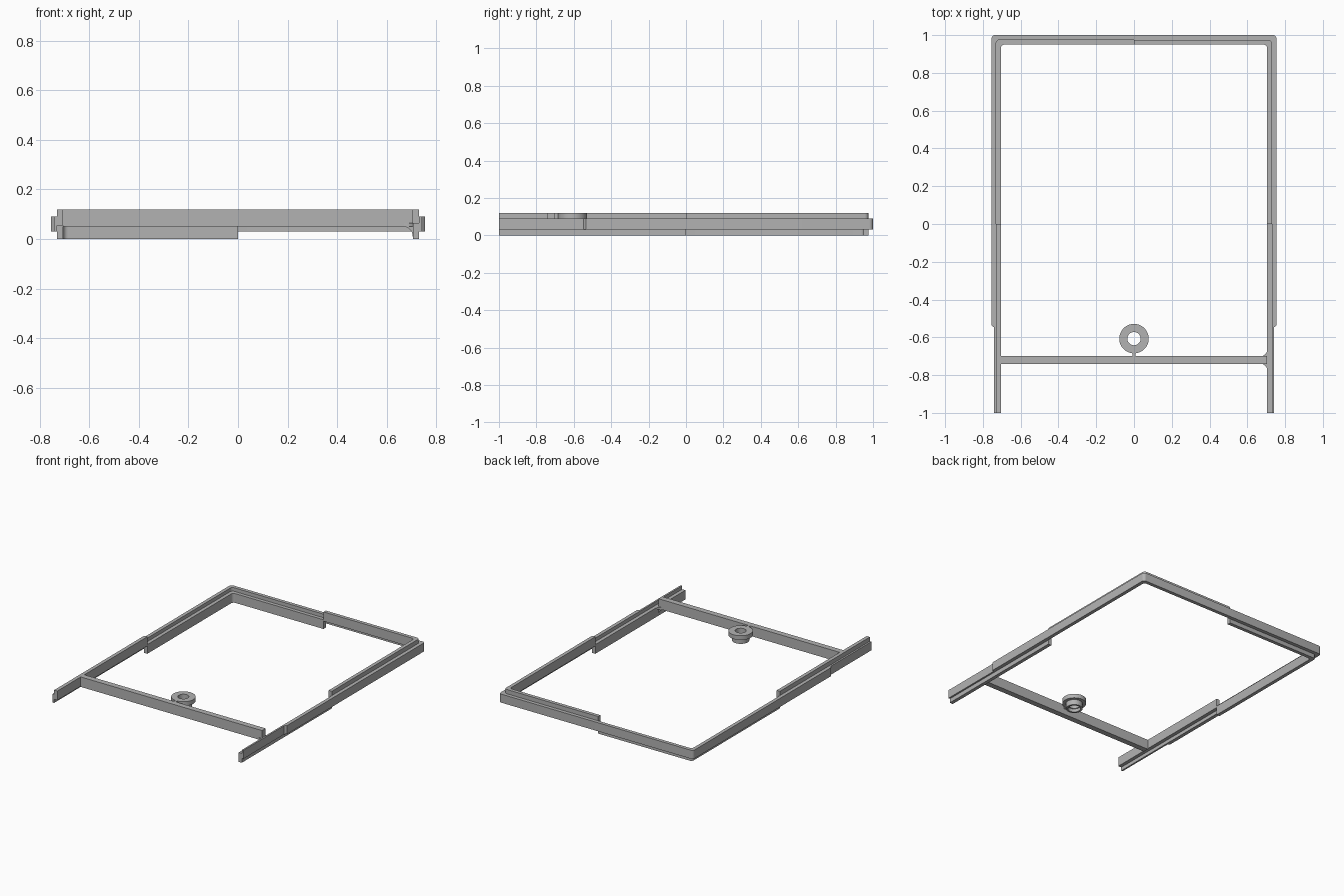
import bpy, bmesh, math

cube = bpy.data.objects.get("Cube")
if cube:
    bpy.data.objects.remove(cube, do_unlink=True)

grey = bpy.data.materials.new("mid_grey")
grey.use_nodes = True
COLOUR = (0.45, 0.45, 0.45, 1)
grey.diffuse_color = COLOUR
grey.node_tree.nodes["Principled BSDF"].inputs["Base Color"].default_value = COLOUR

HALF_W, BACK, HEIGHT = 0.755, 1.0, 0.12


def finish(name, bm, smooth=False):
    bmesh.ops.recalc_face_normals(bm, faces=bm.faces)
    mesh = bpy.data.meshes.new(name)
    bm.to_mesh(mesh)
    bm.free()
    mesh.materials.append(grey)
    obj = bpy.data.objects.new(name, mesh)
    bpy.context.collection.objects.link(obj)
    if smooth:
        bpy.ops.object.select_all(action='DESELECT')
        obj.select_set(True)
        bpy.context.view_layer.objects.active = obj
        bpy.ops.object.shade_smooth_by_angle(angle=math.radians(35))
    return obj


def loft(name, loops, closed=False, smooth=False):
    """Bridge equal-length 3D loops; cap the ends unless closed."""
    bm = bmesh.new()
    rings = [[bm.verts.new(p) for p in loop] for loop in loops]
    pairs = list(zip(rings, rings[1:]))
    if closed:
        pairs.append((rings[-1], rings[0]))
    for a, b in pairs:
        for i in range(len(a)):
            j = (i + 1) % len(a)
            bm.faces.new((a[i], a[j], b[j], b[i]))
    if not closed:
        bm.faces.new(rings[0])
        bm.faces.new(rings[-1])
    return finish(name, bm, smooth)


def prism(name, pts, z0, z1):
    return loft(name, [[(x, y, z) for x, y in pts] for z in (z0, z1)])


def box(name, x0, x1, y0, y1, z0, z1):
    return prism(name, [(x0, y0), (x1, y0), (x1, y1), (x0, y1)], z0, z1)


# Rail section: (inset from the outside, height), with the lip hanging down
SECTION = [(0, .03), (0, .09), (.025, .09), (.025, .065),
           (.05, .065), (.05, 0), (.025, 0), (.025, .03)]


def front_rail(d):
    thin = max(d, 0.013)
    return [(HALF_W - thin, -1), (HALF_W - thin, -.547), (HALF_W - d, -.535), (HALF_W - d, 0)]


def back_rail(d, radius=0.02, steps=6):
    cx, cy = HALF_W - d - radius, BACK - d - radius
    arc = [(cx + radius * math.cos(a), cy + radius * math.sin(a))
           for a in (math.pi / 2 * i / steps for i in range(steps + 1))]
    return [(HALF_W - d, 0)] + arc + [(0, BACK - d)]


# Four rail quarters, with lips alternating up and down
for side, s in (("left", 1), ("right", -1)):
    for part, rail, up in (("front", front_rail, s < 0), ("back", back_rail, s > 0)):
        lines = [[(s * x, y, HEIGHT - z if up else z) for x, y in rail(d)]
                 for d, z in SECTION]
        loft(f"{side}_{part}_rail", list(zip(*lines)), smooth=(part == "back"))

# Cross bar
BAR_Y0, BAR_Y1, BAR_Z = -.74, -.70, .05
INNER = HALF_W - .05
box("cross_bar", -INNER, INNER, BAR_Y0, BAR_Y1, BAR_Z, HEIGHT)


def fillet(r, steps=8):
    """Concave corner fill: corner at the origin, legs along +u and +v."""
    arc = [(r - r * math.sin(a), r - r * math.cos(a))
           for a in (math.pi / 2 * i / steps for i in range(steps + 1))]
    return [(0, 0)] + arc


# Fillets joining the bar to the low lip on the left rail
loft("bar_under_fillet", [[(INNER - u, y, BAR_Z - v) for u, v in fillet(.04)]
                          for y in (BAR_Y0, BAR_Y1)])
prism("bar_back_fillet", [(INNER - u, BAR_Y1 + v) for u, v in fillet(.035)], BAR_Z, .065)
prism("bar_front_fillet", [(INNER - u, BAR_Y0 - v) for u, v in fillet(.035)], BAR_Z, .065)

# Flanged ring with a stepped bore, turned about a vertical axis
RING_Y = -.607
turned = [(.035, .12), (.078, .12), (.078, .09), (.055, .09),
          (.055, .052), (.042, .052), (.042, .075), (.035, .075)]
SEG = 48
loops = []
for i in range(SEG):
    a = 2 * math.pi * i / SEG
    loops.append([(r * math.cos(a), RING_Y + r * math.sin(a), z) for r, z in turned])
loft("flanged_ring", loops, closed=True, smooth=True)
box("ring_tab", -.008, .008, BAR_Y1, RING_Y - .075, .09, HEIGHT)
